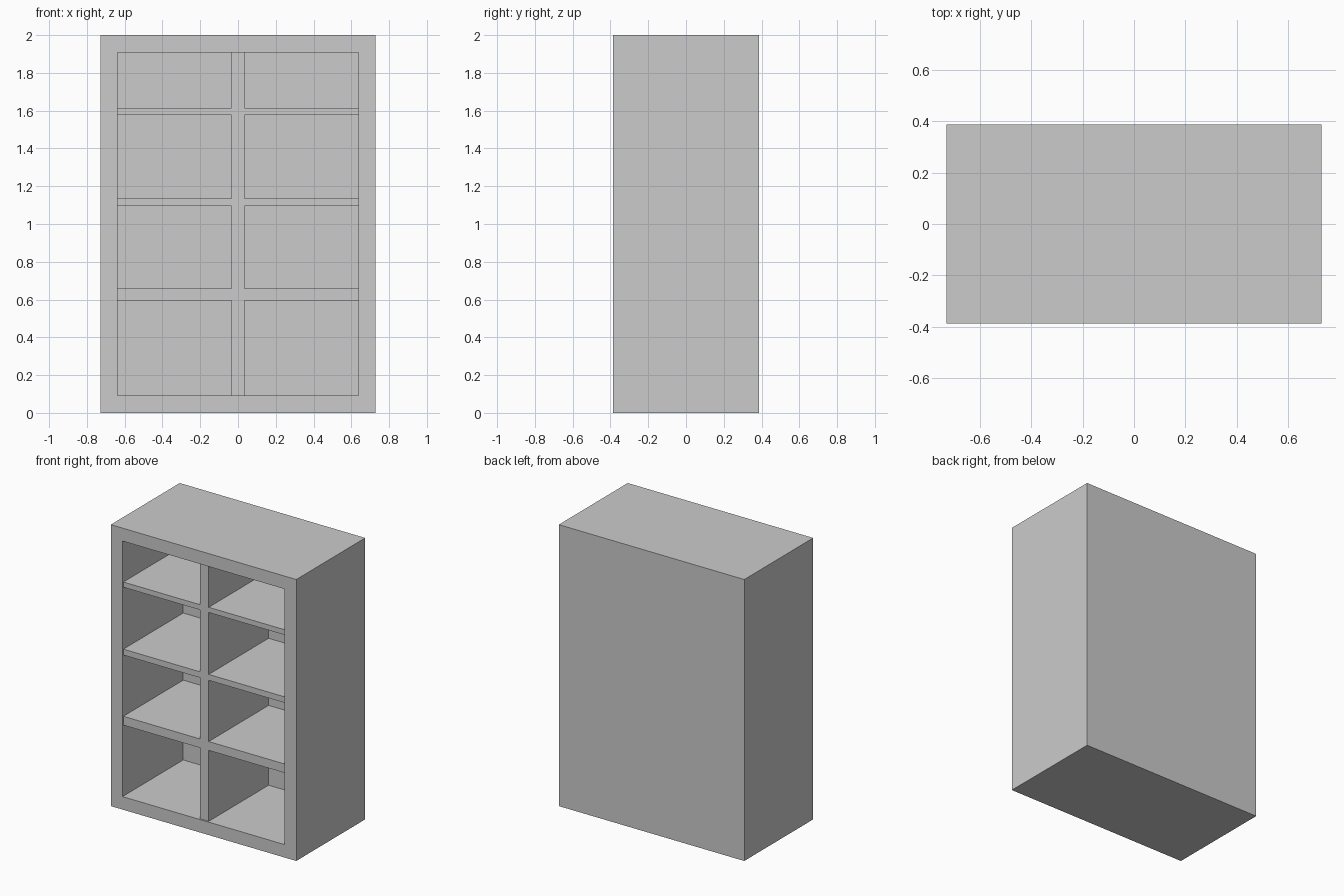
import bpy, bmesh
from mathutils import Vector

if "Cube" in bpy.data.objects:
    bpy.data.objects.remove(bpy.data.objects["Cube"])

W, D, H = 1.458, 0.774, 2.0    # outer size
RIM = 0.092                    # frame and back thickness
RECESS = 0.01                  # shelves sit just behind the frame
POST = 0.034                   # half width of the divider
IN_X = W / 2 - RIM
FRONT, BACK = -D / 2 + RECESS, D / 2 - RIM


def finish(name, bm):
    bmesh.ops.recalc_face_normals(bm, faces=bm.faces)
    mesh = bpy.data.meshes.new(name)
    bm.to_mesh(mesh)
    bm.free()
    obj = bpy.data.objects.new(name, mesh)
    bpy.context.collection.objects.link(obj)
    return obj


def box_bm(lo, hi):
    bm = bmesh.new()
    bmesh.ops.create_cube(bm, size=1)
    lo, hi = Vector(lo), Vector(hi)
    for v in bm.verts:
        v.co = (lo + hi) / 2 + v.co * (hi - lo)
    return bm


# Hollow case, open at the front
bm = box_bm((-W / 2, -D / 2, 0), (W / 2, D / 2, H))
bm.normal_update()
front = min(bm.faces, key=lambda f: f.calc_center_median().y)
bmesh.ops.inset_region(bm, faces=[front], thickness=RIM, use_even_offset=True)
opening = bmesh.ops.extrude_discrete_faces(bm, faces=[front])["faces"]
bmesh.ops.translate(bm, verts=opening[0].verts, vec=(0, D - RIM, 0))
finish("case", bm)

# Vertical divider
finish("divider", box_bm((-POST, FRONT, RIM), (POST, BACK, H - RIM)))

# Shelves on both sides of the divider
for i, (z0, z1) in enumerate([(0.596, 0.659), (1.094, 1.136), (1.576, 1.613)]):
    shelf = finish(f"shelf_{i + 1}", box_bm((POST, FRONT, z0), (IN_X, BACK, z1)))
    shelf.modifiers.new("mirror", "MIRROR").use_clip = False
